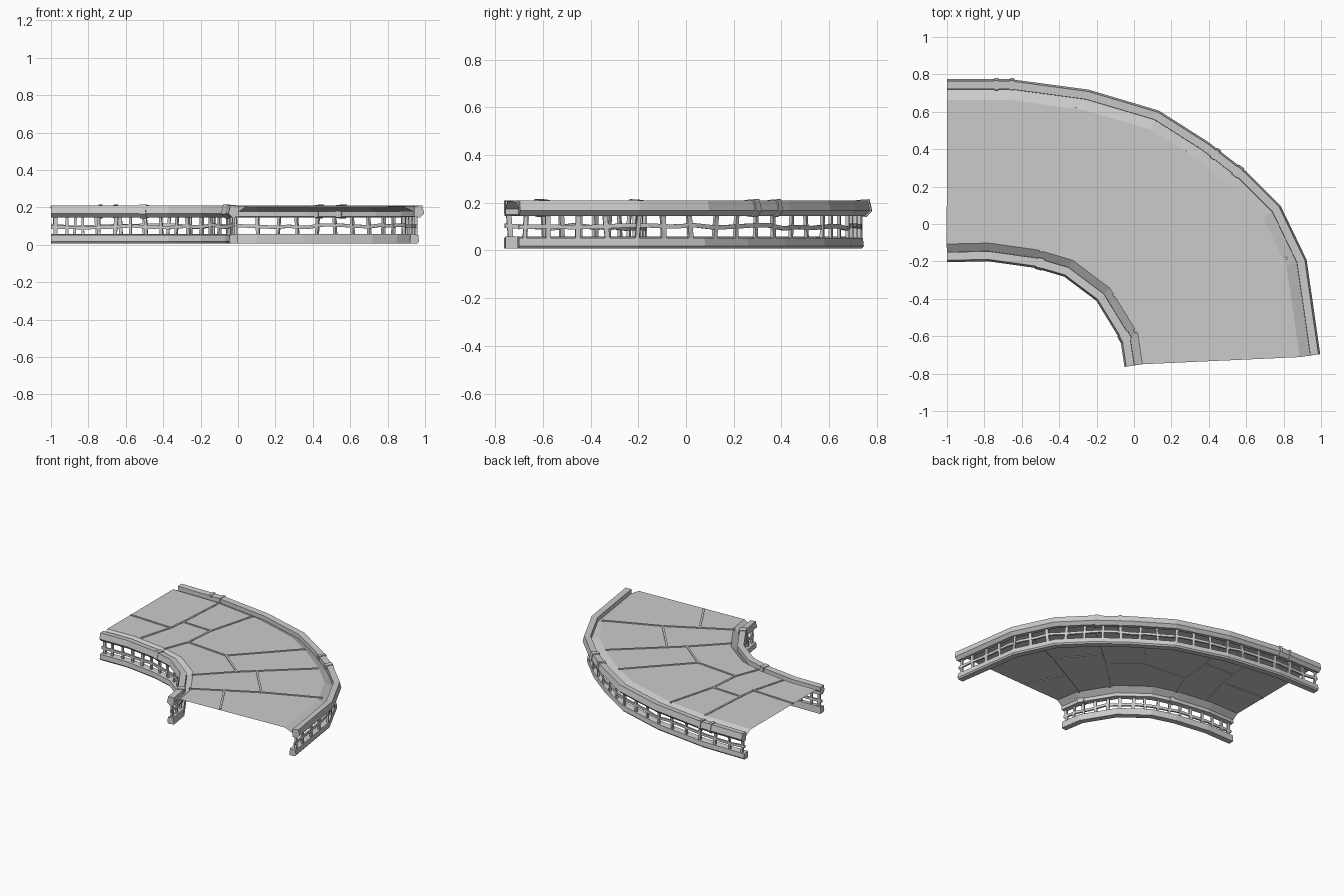
import bpy, bmesh, math, random
from mathutils import Vector

if "Cube" in bpy.data.objects:
    bpy.data.objects.remove(bpy.data.objects["Cube"])

random.seed(4)
OUTER = [(-1, .745), (-.66, .745), (-.25, .69), (.12, .58), (.38, .415),
         (.58, .26), (.76, .08), (.895, -.2), (.967, -.70)]
INNER = [(-1, -.175), (-.78, -.17), (-.53, -.205), (-.36, -.255),
         (-.18, -.39), (-.045, -.61), (-.022, -.76)]
DECK_Z = .206


def finish(name, bm):
    bmesh.ops.recalc_face_normals(bm, faces=bm.faces)
    mesh = bpy.data.meshes.new(name)
    bm.to_mesh(mesh)
    bm.free()
    obj = bpy.data.objects.new(name, mesh)
    bpy.context.collection.objects.link(obj)
    return obj


def normals(path):
    """Mitred left-hand normals of a plan polyline."""
    pts = [Vector(p) for p in path]
    segs = [(b - a).normalized() for a, b in zip(pts, pts[1:])]
    segs = [Vector((-d.y, d.x)) for d in segs]
    out = [segs[0]]
    for a, b in zip(segs, segs[1:]):
        m = (a + b).normalized()
        out.append(m / m.dot(a))
    return out + [segs[-1]]


def offset(path, d):
    return [Vector(p) + n * d for p, n in zip(path, normals(path))]


def resample(path, step):
    """Evenly spaced plan points along a polyline."""
    pts = [Vector(p) for p in path]
    total = sum((b - a).length for a, b in zip(pts, pts[1:]))
    n = round(total / step)
    out = []
    for i in range(n + 1):
        s = total * i / n
        for a, b in zip(pts, pts[1:]):
            L = (b - a).length
            if s <= L + 1e-6:
                out.append(a.lerp(b, min(s / L, 1)))
                break
            s -= L
    return out


def sweep(name, path, profile, side, wave=0):
    """Sweep a closed (outward, z) profile along a plan path."""
    bm = bmesh.new()
    rings = []
    for p, n in zip(path, normals(path)):
        dz = random.uniform(-wave, wave)
        rings.append([bm.verts.new((p[0] + n.x * o * side, p[1] + n.y * o * side, z + dz))
                      for o, z in profile])
    k = len(profile)
    for a, b in zip(rings, rings[1:]):
        for i in range(k):
            j = (i + 1) % k
            bm.faces.new((a[i], a[j], b[j], b[i]))
    bm.faces.new(rings[0])
    bm.faces.new(rings[-1])
    return finish(name, bm)


def add_bar(bm, a, b, w, h, up=Vector((0, 0, 1))):
    """Rectangular bar from a to b."""
    a, b = Vector(a), Vector(b)
    d = (b - a).normalized()
    s = d.cross(up).normalized()
    u = s.cross(d)
    ends = [[bm.verts.new(p + s * w * x / 2 + u * h * y / 2)
             for x, y in ((-1, -1), (1, -1), (1, 1), (-1, 1))] for p in (a, b)]
    for i in range(4):
        j = (i + 1) % 4
        bm.faces.new((ends[0][i], ends[0][j], ends[1][j], ends[1][i]))
    bm.faces.new(ends[0])
    bm.faces.new(ends[1])


# Railing cross-sections: (outward, z)
TOP = [(.008, .145), (.029, .167), (.019, .21), (-.024, .207), (-.026, .15)]
LOW = [(-.024, .008), (.018, .008), (.026, .018), (.022, .052), (-.02, .058)]
MID = [(-.006, .09), (.006, .09), (.006, .108), (-.006, .108)]


def railing(name, path, side, low_shift, spacing):
    sweep(name + "_top_beam", path, TOP, side)
    sweep(name + "_bottom_beam", offset(path, low_shift * side), LOW, side)
    mid = offset(path, low_shift * side * .5)
    sweep(name + "_middle_rail", resample(mid, .11), MID, side, .008)
    # Slightly crooked posts
    bm = bmesh.new()
    pts = resample(mid, spacing)
    for i in range(len(pts)):
        t = (pts[min(i + 1, len(pts) - 1)] - pts[max(i - 1, 0)]).normalized()
        p = pts[i] + t * (.025 if i == 0 else -.025 if i == len(pts) - 1 else 0)
        q = p + t * random.uniform(-.012, .012)
        w = random.uniform(.014, .022)
        add_bar(bm, (*p, .05), (*q, .158), w, .014, Vector((-t.y, t.x, 0)))
    finish(name + "_posts", bm)


def clamp(name, a, b, side):
    """Collar slightly larger than the top beam."""
    prof = [(o * 1.2, .178 + (z - .178) * 1.16) for o, z in TOP]
    sweep(name, [a, b], prof, side)


railing("outer", OUTER, 1, -.025, .125)
railing("inner", INNER, -1, 0, .085)
for i, (a, b) in enumerate([((-.745, .745), (-.725, .745)), ((-.665, .747), (-.645, .744)),
                            ((.425, .38), (.445, .365)), ((.54, .29), (.57, .268))]):
    clamp(f"outer_clamp_{i}", a, b, 1)
for i, (a, b) in enumerate([((-.52, -.206), (-.485, -.216)), ((-.06, -.585), (-.037, -.625))]):
    clamp(f"inner_clamp_{i}", a, b, -1)

# Deck: flat centre with edges that slope down to the railings
bm = bmesh.new()
out_flat, in_flat = offset(OUTER, -.082), offset(INNER, .068)
out_edge, in_edge = offset(OUTER, -.024), offset(INNER, .022)
rows = []
for line, z in ((out_edge, .176), (out_flat, DECK_Z), (in_flat, DECK_Z), (in_edge, .172)):
    rows.append([bm.verts.new((p.x, p.y, z)) for p in line])
for lo, hi in ((rows[0], rows[1]), (rows[3], rows[2])):
    for i in range(len(lo) - 1):
        bm.faces.new((lo[i], lo[i + 1], hi[i + 1], hi[i]))
bm.faces.new(rows[1] + rows[2][::-1])
finish("deck", bm)

# Seams between the deck plates
SEAMS = [[(-.62, .66), (-.645, .275), (-.66, .15), (-.73, -.1)],
         [(-.31, .625), (-.41, .26), (-.43, .03), (-.5, -.15)],
         [(-1, .165), (-.67, .15)], [(-.645, .275), (-.4, .265)],
         [(-.43, .03), (-.1, 0), (.11, -.17)], [(.28, .39), (-.1, 0)],
         [(.53, .19), (.11, -.17), (-.11, -.385)], [(.21, -.08), (.43, -.34)],
         [(.82, -.18), (.43, -.345), (0, -.575)], [(.21, -.46), (.36, -.725)]]
bm = bmesh.new()
for line in SEAMS:
    for a, b in zip(line, line[1:]):
        add_bar(bm, (*a, DECK_Z), (*b, DECK_Z), .014, .009)
finish("deck_seams", bm)
